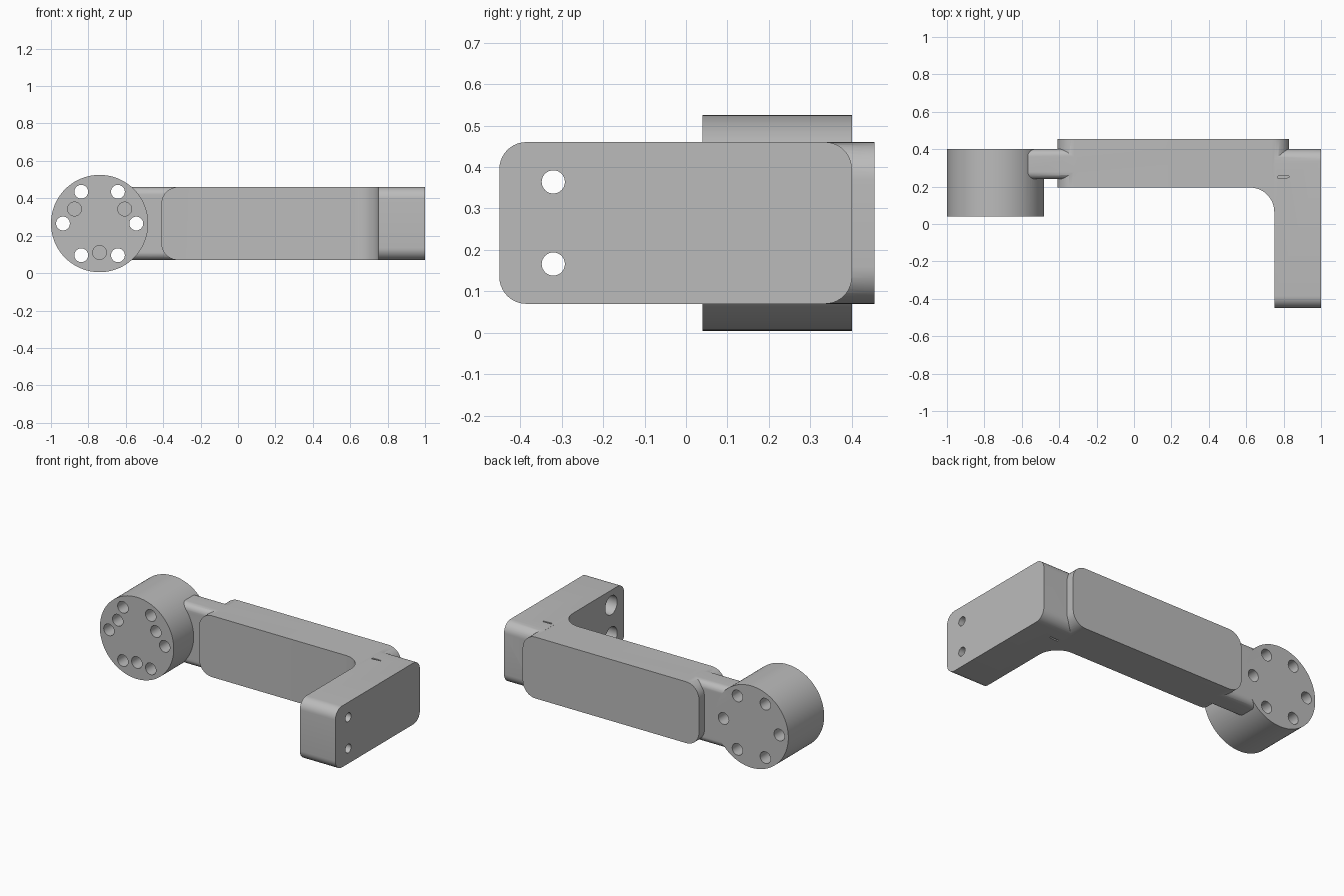
import bpy, bmesh
from math import sin, cos, pi, radians
from mathutils import Vector

cube = bpy.data.objects.get("Cube")
if cube:
    bpy.data.objects.remove(cube, do_unlink=True)

GREY = (0.5, 0.5, 0.5)
mat = bpy.data.materials.new("plain_grey")
mat.use_nodes = True
mat.diffuse_color = (*GREY, 1)
mat.node_tree.nodes["Principled BSDF"].inputs["Base Color"].default_value = (*GREY, 1)

BOTTOM, TOP, MID = 0.07, 0.46, 0.265
HUB_X, HUB_R = -0.74, 0.26


def arc(cx, cy, r, start, end, steps):
    """Points along an arc, angles in degrees."""
    angles = [radians(start + (end - start) * i / steps) for i in range(steps + 1)]
    return [(cx + r * cos(a), cy + r * sin(a)) for a in angles]


def rounded_rect(x0, x1, y0, y1, r, steps=10):
    corners = [(x1 - r, y1 - r), (x0 + r, y1 - r), (x0 + r, y0 + r), (x1 - r, y0 + r)]
    return [p for i, (cx, cy) in enumerate(corners)
            for p in arc(cx, cy, r, 90 * i, 90 * i + 90, steps)]


def circle(cx, cy, r, steps=48):
    return arc(cx, cy, r, 0, 360, steps)[:-1]


def prism(name, outline, axis, low, high):
    """Extrude a flat outline along an axis; outline holds the other two axes."""
    place = {"x": lambda u, v, d: (d, u, v),
             "y": lambda u, v, d: (u, d, v),
             "z": lambda u, v, d: (u, v, d)}[axis]
    bm = bmesh.new()
    face = bm.faces.new([bm.verts.new(place(u, v, low)) for u, v in outline])
    top = bmesh.ops.extrude_face_region(bm, geom=[face])["geom"]
    bmesh.ops.translate(bm, vec=Vector(place(0, 0, high - low)),
                        verts=[g for g in top if isinstance(g, bmesh.types.BMVert)])
    bmesh.ops.recalc_face_normals(bm, faces=bm.faces)
    mesh = bpy.data.meshes.new(name)
    bm.to_mesh(mesh)
    bm.free()
    mesh.materials.append(mat)
    obj = bpy.data.objects.new(name, mesh)
    bpy.context.collection.objects.link(obj)
    return obj


def combine(target, other, operation):
    """Apply a boolean and drop the helper."""
    mod = target.modifiers.new("bool", "BOOLEAN")
    mod.operation, mod.object, mod.solver = operation, other, "EXACT"
    bpy.context.view_layer.objects.active = target
    bpy.ops.object.modifier_apply(modifier=mod.name)
    bpy.data.objects.remove(other, do_unlink=True)


# Long arm with rounded ends
body = prism("arm_bracket", rounded_rect(-0.41, 0.83, BOTTOM, TOP, 0.09), "y", 0.195, 0.455)

# Forward leg, inner corner fillet, link tab and round hub
leg = prism("leg", rounded_rect(-0.45, 0.40, BOTTOM, TOP, 0.065), "x", 0.75, 1.0)
fillet_outline = arc(0.62, 0.065, 0.13, 90, 0, 12) + [(0.80, 0.065), (0.80, 0.25), (0.62, 0.25)]
fillet = prism("fillet", fillet_outline, "z", BOTTOM, TOP)
tab = prism("link_tab", rounded_rect(0.24, 0.40, BOTTOM, TOP, 0.04), "x", -0.62, -0.30)
hub = prism("hub", circle(HUB_X, MID, HUB_R, 96), "y", 0.04, 0.40)
for part in (leg, fillet, tab, hub):
    combine(body, part, "UNION")

# Through holes and blind holes in the hub
for i in range(6):
    a = i * pi / 3
    hole = circle(HUB_X + 0.196 * cos(a), MID + 0.196 * sin(a), 0.037, 32)
    combine(body, prism("hole", hole, "y", -0.1, 0.6), "DIFFERENCE")
for i in range(3):
    a = radians(30 + 120 * i)
    hole = circle(HUB_X + 0.155 * cos(a), MID + 0.155 * sin(a), 0.037, 32)
    combine(body, prism("blind_hole", hole, "y", -0.1, 0.20), "DIFFERENCE")

# Counterbored screw holes in the leg, and small notches at the joint
for side in (-1, 1):
    z = MID + side * 0.099
    combine(body, prism("screw_hole", circle(-0.32, z, 0.028, 32), "x", 0.6, 1.1), "DIFFERENCE")
    combine(body, prism("counterbore", circle(-0.32, z, 0.06, 32), "x", 0.6, 0.87), "DIFFERENCE")
    edge = MID + side * 0.195
    notch = [(0.77, 0.243), (0.83, 0.248), (0.83, 0.256), (0.77, 0.256)]
    combine(body, prism("notch", notch, "z", edge - 0.02, edge + 0.02), "DIFFERENCE")

# Smooth curved walls, sharp edges
bpy.ops.object.select_all(action="DESELECT")
body.select_set(True)
bpy.context.view_layer.objects.active = body
bpy.ops.object.shade_smooth_by_angle(angle=radians(30))
